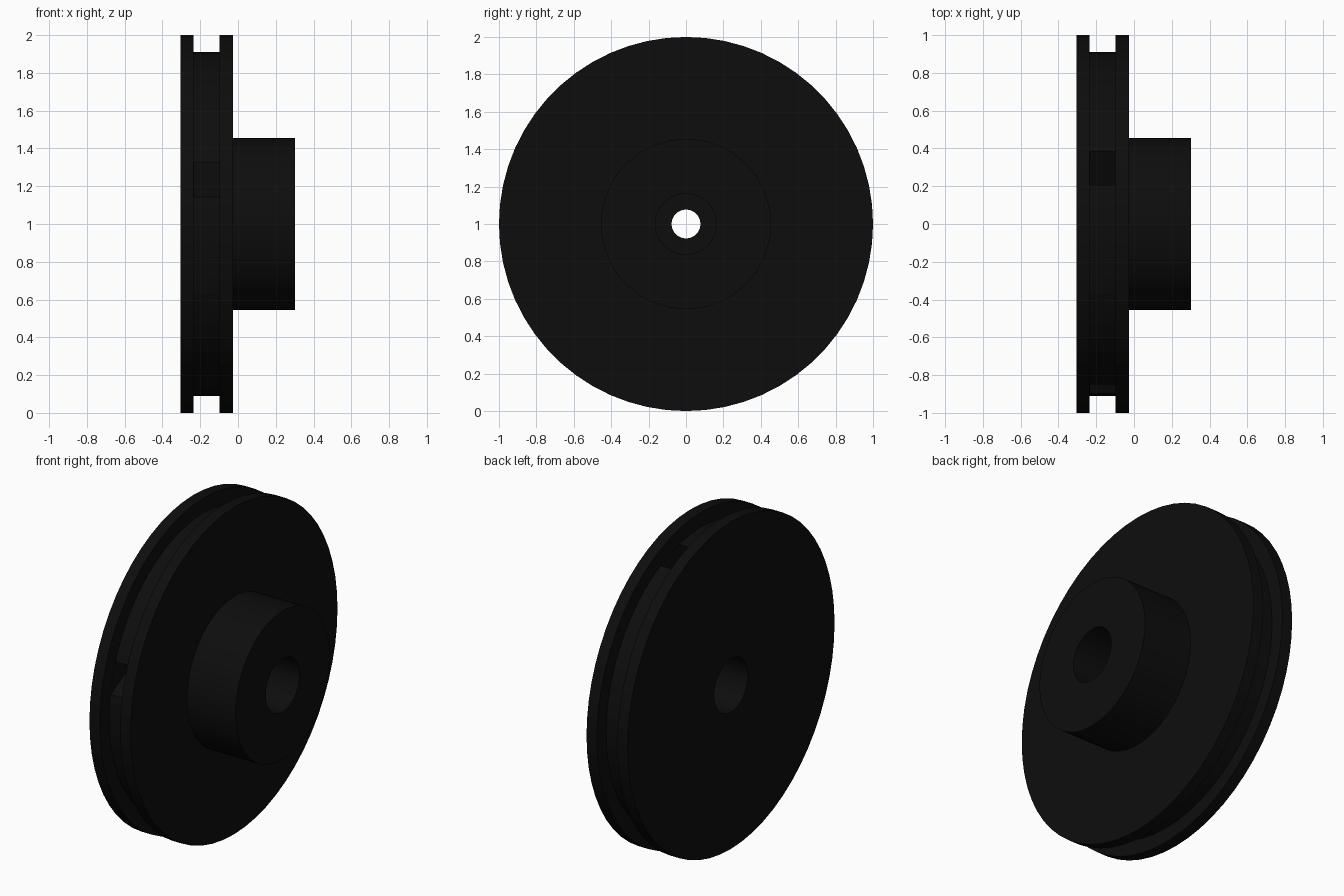
import bpy
import bmesh
from math import radians, sin, cos, tau
from mathutils import Matrix, Vector

cube = bpy.data.objects.get("Cube")
if cube:
    bpy.data.objects.remove(cube, do_unlink=True)

SEGMENTS = 60
AXIS_Z = 1.0

# Single near-black plastic
black = bpy.data.materials.new("black_plastic")
black.use_nodes = True
colour = (0.004, 0.004, 0.004, 1)
black.diffuse_color = colour
black.node_tree.nodes["Principled BSDF"].inputs["Base Color"].default_value = colour


def add_object(name, bm):
    bmesh.ops.recalc_face_normals(bm, faces=bm.faces)
    mesh = bpy.data.meshes.new(name)
    bm.to_mesh(mesh)
    bm.free()
    mesh.materials.append(black)
    obj = bpy.data.objects.new(name, mesh)
    bpy.context.collection.objects.link(obj)
    return obj


def lathe_x(name, profile):
    """Revolve a closed (x, radius) outline around the wheel axis."""
    bm = bmesh.new()
    rings = []
    for i in range(SEGMENTS):
        a = tau * i / SEGMENTS
        rings.append([bm.verts.new((x, r * sin(a), AXIS_Z + r * cos(a)))
                      for x, r in profile])
    n = len(profile)
    for i in range(SEGMENTS):
        a, b = rings[i], rings[(i + 1) % SEGMENTS]
        for j in range(n):
            k = (j + 1) % n
            bm.faces.new((a[j], a[k], b[k], b[j]))
    return add_object(name, bm)


# Grooved wheel with hub and a bore recessed from both ends
BACK, GROOVE_L, GROOVE_R, FACE, HUB_END = -0.305, -0.235, -0.097, -0.027, 0.302
RIM, FLOOR, HUB, RECESS, BORE = 1.0, 0.91, 0.455, 0.163, 0.077
wheel = lathe_x("grooved_wheel", [
    (BACK, RECESS), (BACK, RIM), (GROOVE_L, RIM), (GROOVE_L, FLOOR),
    (GROOVE_R, FLOOR), (GROOVE_R, RIM), (FACE, RIM), (FACE, HUB),
    (HUB_END, HUB), (HUB_END, RECESS), (0.05, RECESS), (0.05, BORE),
    (-0.05, BORE), (-0.05, RECESS),
])

# Straight cord tunnel crossing the wheel from groove to groove
tilt = radians(28)
offset = 0.616
centre = Vector(((GROOVE_L + GROOVE_R) / 2,
                 -offset * sin(tilt), AXIS_Z + offset * cos(tilt)))
bm = bmesh.new()
bmesh.ops.create_cube(
    bm, size=1,
    matrix=Matrix.Translation(centre) @ Matrix.Rotation(tilt, 4, "X")
    @ Matrix.Diagonal((GROOVE_R - GROOVE_L - 0.002, 1.6, 0.138, 1)))
cutter = add_object("cord_tunnel_cutter", bm)
cutter.hide_render = True

cut = wheel.modifiers.new("cord_tunnel", "BOOLEAN")
cut.operation = "DIFFERENCE"
cut.solver = "EXACT"
cut.object = cutter
bpy.context.view_layer.objects.active = wheel
bpy.ops.object.modifier_apply(modifier=cut.name)
bpy.data.objects.remove(cutter, do_unlink=True)
